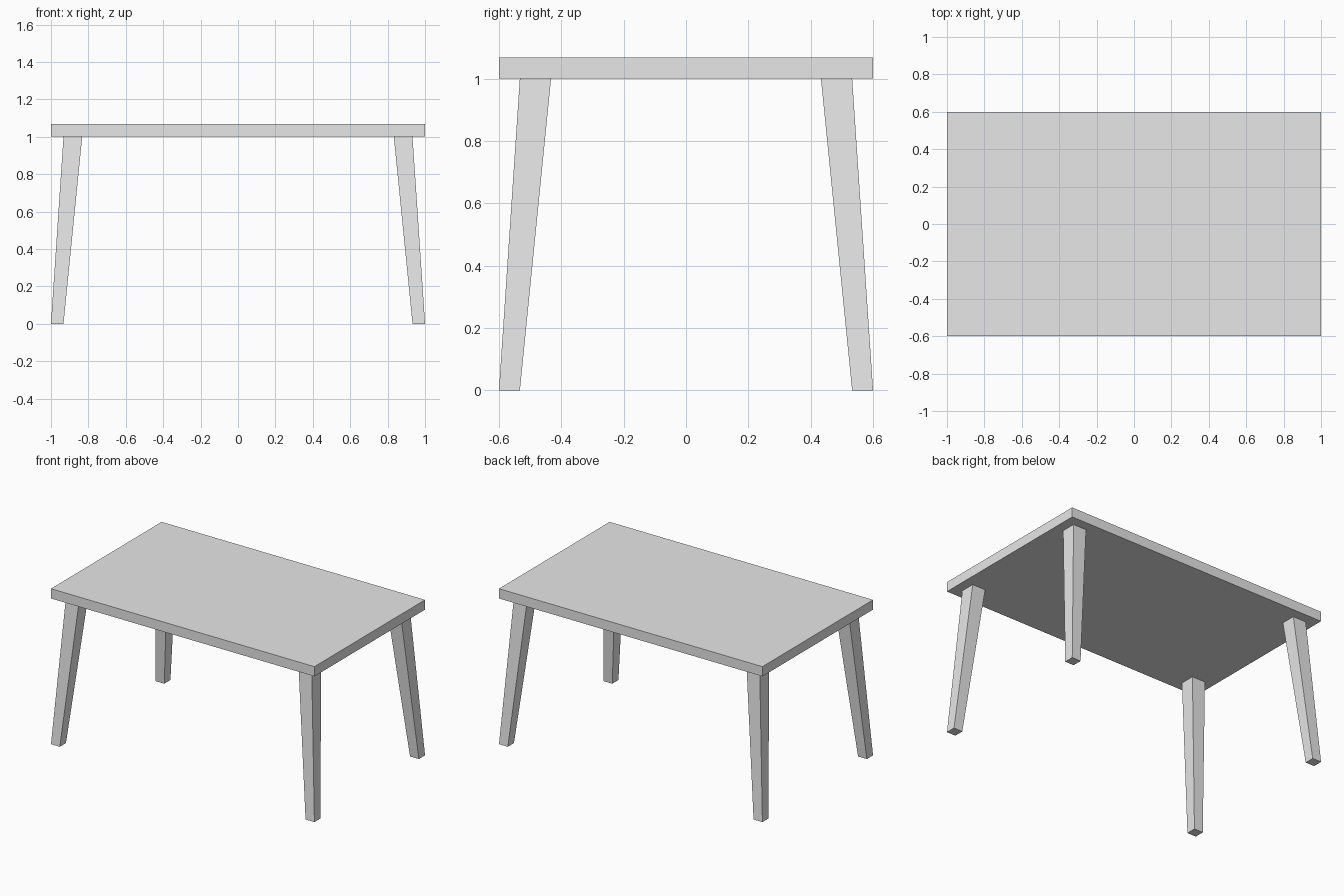
import bpy
import bmesh

if "Cube" in bpy.data.objects:
    bpy.data.objects.remove(bpy.data.objects["Cube"], do_unlink=True)

HALF_X, HALF_Y = 1.0, 0.6
LEG_HEIGHT, TOP_HEIGHT = 1.0, 1.067
FOOT = 0.067              # foot width, also how far the leg top is set in
LEG_TOP = 0.1             # leg width under the table top

grey = bpy.data.materials.new("light_grey")
grey.use_nodes = True
colour = (0.8, 0.8, 0.8, 1)
grey.diffuse_color = colour
grey.node_tree.nodes["Principled BSDF"].inputs["Base Color"].default_value = colour


def tapered_block(name, bottom, top, z0, z1):
    """Six-sided block between two rectangles (x0, x1, y0, y1)."""
    bm = bmesh.new()
    rings = []
    for (x0, x1, y0, y1), z in ((bottom, z0), (top, z1)):
        corners = ((x0, y0), (x1, y0), (x1, y1), (x0, y1))
        rings.append([bm.verts.new((x, y, z)) for x, y in corners])
    low, high = rings
    bm.faces.new(low)
    bm.faces.new(high)
    for i in range(4):
        j = (i + 1) % 4
        bm.faces.new((low[i], low[j], high[j], high[i]))
    bmesh.ops.recalc_face_normals(bm, faces=bm.faces)
    mesh = bpy.data.meshes.new(name)
    bm.to_mesh(mesh)
    bm.free()
    mesh.materials.append(grey)
    obj = bpy.data.objects.new(name, mesh)
    bpy.context.collection.objects.link(obj)
    return obj


def corner_rect(sx, sy, inset, width):
    """Square of the given width, set in from one corner of the table."""
    xs = sorted(sx * (HALF_X - inset - w) for w in (0, width))
    ys = sorted(sy * (HALF_Y - inset - w) for w in (0, width))
    return (*xs, *ys)


# Table top
slab = (-HALF_X, HALF_X, -HALF_Y, HALF_Y)
tapered_block("table_top", slab, slab, LEG_HEIGHT, TOP_HEIGHT)

# Splayed legs, narrowing towards the feet
for side, sx in (("left", 1), ("right", -1)):
    for end, sy in (("front", -1), ("back", 1)):
        tapered_block(f"{end}_{side}_leg",
                      corner_rect(sx, sy, 0, FOOT),
                      corner_rect(sx, sy, FOOT, LEG_TOP),
                      0, LEG_HEIGHT)
